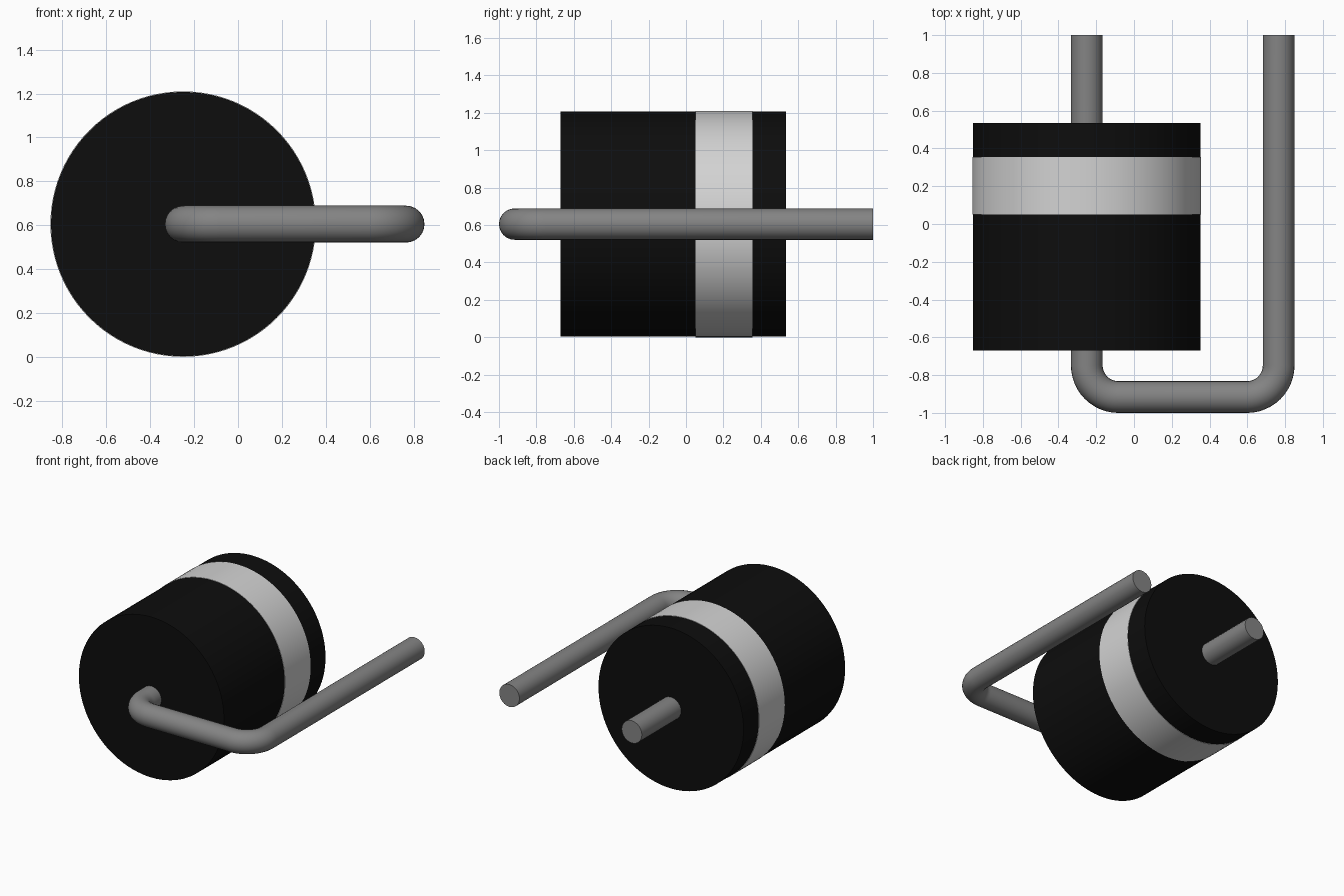
import bpy
import math
from mathutils import Vector

cube = bpy.data.objects.get("Cube")
if cube:
    bpy.data.objects.remove(cube, do_unlink=True)

AXIS_X, AXIS_Z = -0.25, 0.605
WIRE_R = 0.084


def material(name, value, rough):
    m = bpy.data.materials.new(name)
    m.use_nodes = True
    colour = (value, value, value, 1)
    m.diffuse_color = colour
    bsdf = m.node_tree.nodes["Principled BSDF"]
    bsdf.inputs["Base Color"].default_value = colour
    bsdf.inputs["Roughness"].default_value = rough
    return m


black = material("black_plastic", 0.004, 0.5)
silver = material("light_grey_band", 0.65, 0.5)
metal = material("grey_metal", 0.23, 0.5)


def finish(obj, name, mat):
    obj.name = obj.data.name = name
    obj.data.materials.clear()
    obj.data.materials.append(mat)
    bpy.ops.object.shade_smooth_by_angle(angle=math.radians(35))


def drum(name, radius, y0, y1, mat):
    """Cylinder lying along y between y0 and y1."""
    bpy.ops.mesh.primitive_cylinder_add(
        vertices=96, radius=radius, depth=y1 - y0,
        location=(AXIS_X, (y0 + y1) / 2, AXIS_Z),
        rotation=(math.pi / 2, 0, 0))
    finish(bpy.context.object, name, mat)


# Cylindrical body and the slightly raised polarity band
drum("body", 0.602, -0.67, 0.535, black)
drum("polarity_band", 0.605, 0.05, 0.355, silver)

# Wire path: through the body, across the front, then back along the left side
BEND, STEPS = 0.168, 12
LEFT_X, FRONT_Y = 0.766, -1 + WIRE_R


def arc(cx, cy, start):
    """Quarter-circle bend, anticlockwise from the start angle in degrees."""
    angles = [math.radians(start + 90 * i / STEPS) for i in range(STEPS + 1)]
    return [Vector((cx + BEND * math.cos(a), cy + BEND * math.sin(a), AXIS_Z))
            for a in angles]


path = [Vector((AXIS_X, 1, AXIS_Z))]
path += arc(AXIS_X + BEND, FRONT_Y + BEND, 180)
path += arc(LEFT_X - BEND, FRONT_Y + BEND, 270)
path += [Vector((LEFT_X, 1, AXIS_Z))]

curve = bpy.data.curves.new("wire_lead", "CURVE")
curve.dimensions = "3D"
curve.bevel_depth = WIRE_R
curve.bevel_resolution = 10
curve.use_fill_caps = True
spline = curve.splines.new("POLY")
spline.points.add(len(path) - 1)
for point, co in zip(spline.points, path):
    point.co = (*co, 1)

wire = bpy.data.objects.new("wire_lead", curve)
bpy.context.collection.objects.link(wire)
bpy.ops.object.select_all(action="DESELECT")
wire.select_set(True)
bpy.context.view_layer.objects.active = wire
bpy.ops.object.convert(target="MESH")
finish(bpy.context.object, "wire_lead", metal)
